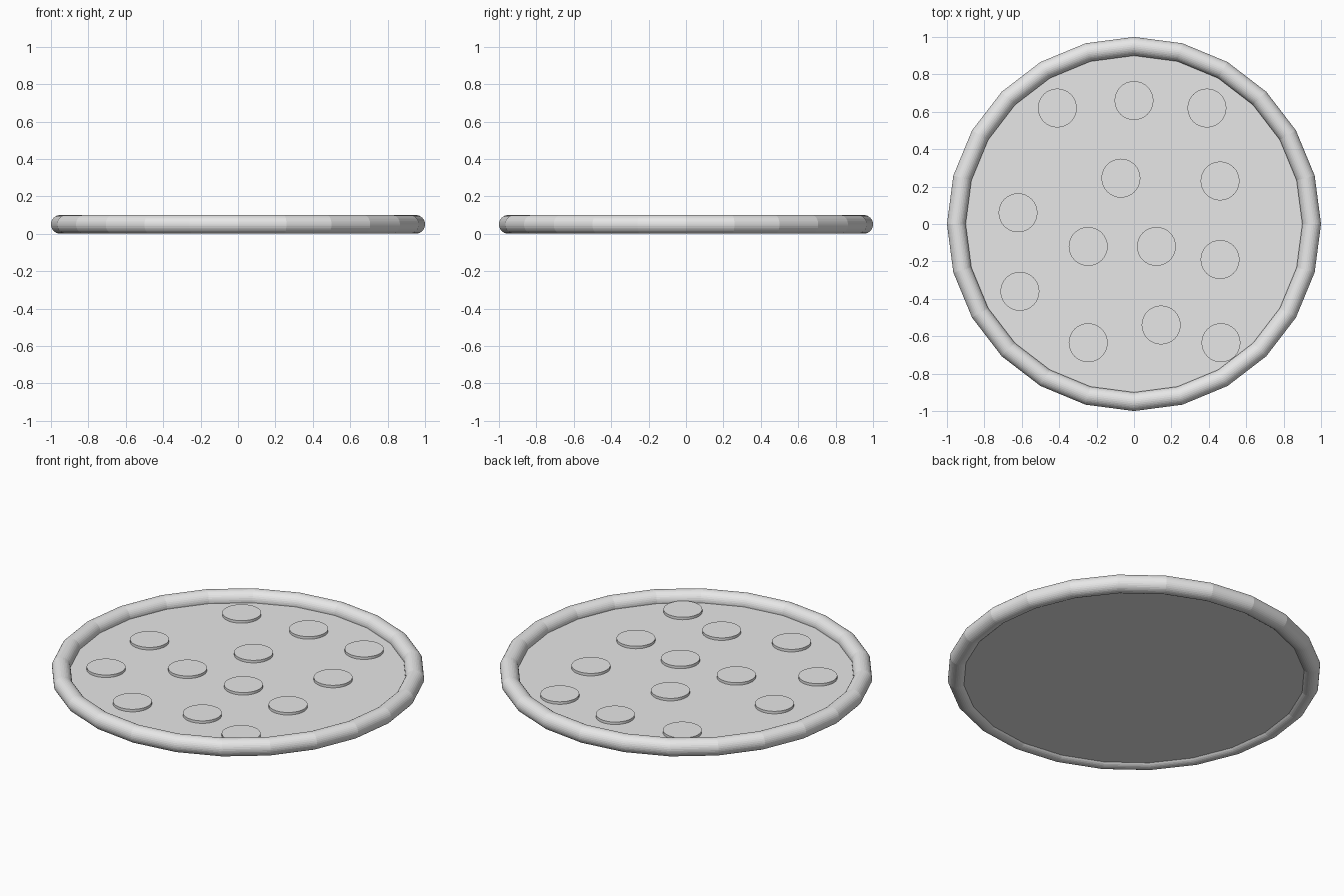
import bpy

cube = bpy.data.objects.get("Cube")
if cube:
    bpy.data.objects.remove(cube, do_unlink=True)

# One plain grey for every part
grey = bpy.data.materials.new("light_grey")
grey.use_nodes = True
colour = (0.8, 0.8, 0.8, 1.0)
grey.diffuse_color = colour
grey.node_tree.nodes["Principled BSDF"].inputs["Base Color"].default_value = colour


def finish(name):
    obj = bpy.context.object
    obj.name = name
    obj.data.name = name
    obj.data.materials.append(grey)
    return obj


def disc(name, radius, x, y, bottom, top, sides):
    bpy.ops.mesh.primitive_cylinder_add(
        vertices=sides, radius=radius, depth=top - bottom,
        location=(x, y, (bottom + top) / 2))
    return finish(name)


# Rounded crust: coarse around the ring, fine around the tube
bpy.ops.mesh.primitive_torus_add(
    major_segments=24, minor_segments=32,
    major_radius=0.95, minor_radius=0.05, location=(0, 0, 0.05))
finish("crust")

# Flat base inside the crust
base_top = 0.042
disc("base", 0.93, 0, 0, 0.016, base_top, 24)

# Round topping slices scattered over the base
slices = [
    (-0.41, 0.62), (0.0, 0.66), (0.39, 0.62),
    (-0.62, 0.06), (-0.07, 0.245), (0.46, 0.23),
    (-0.61, -0.36), (-0.245, -0.12), (0.12, -0.12), (0.46, -0.19),
    (-0.245, -0.635), (0.145, -0.54), (0.465, -0.635),
]
for i, (x, y) in enumerate(slices, 1):
    disc(f"topping_slice_{i}", 0.104, x, y, base_top - 0.01, base_top + 0.015, 32)
